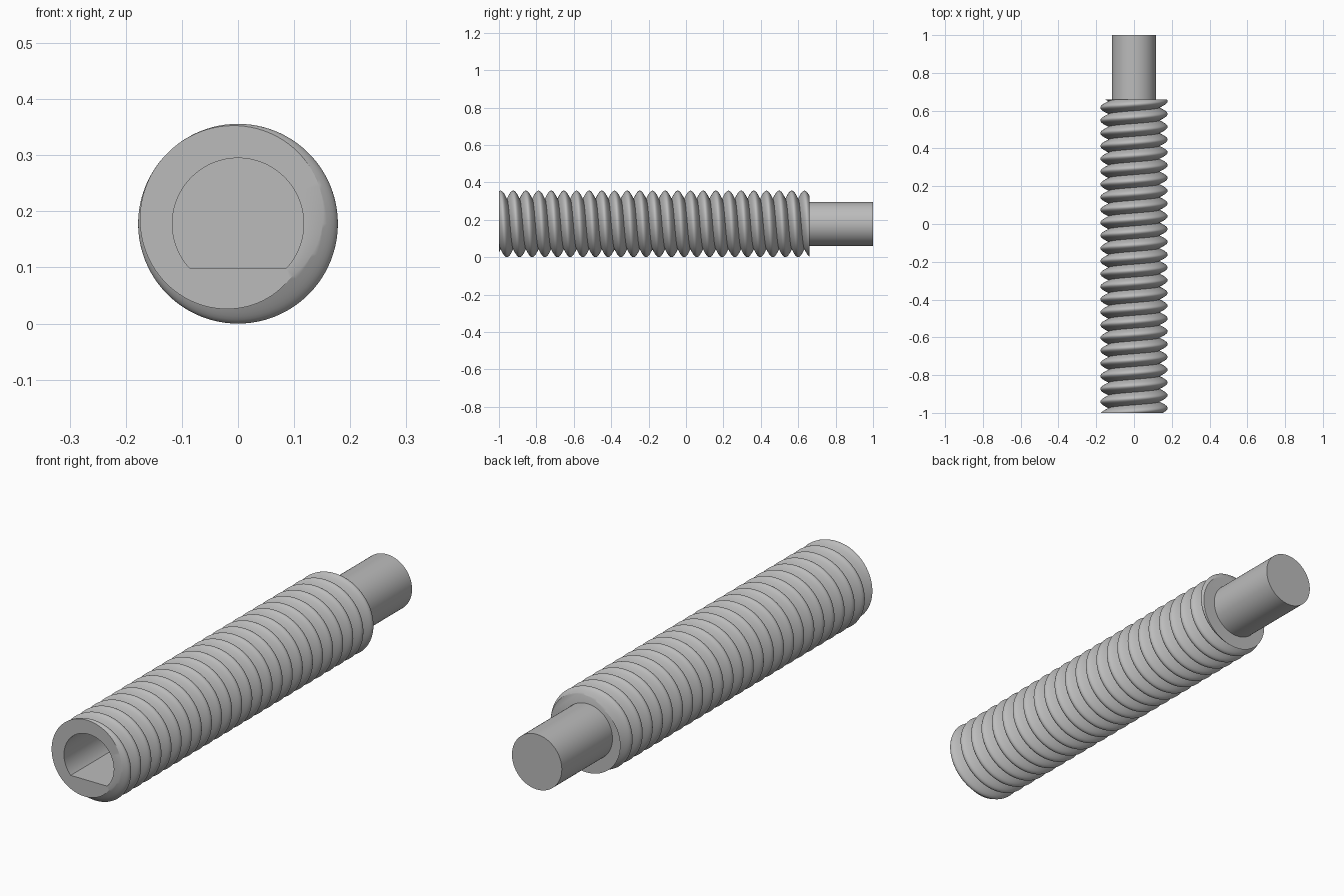
import bpy, bmesh
from math import pi, cos, sin, radians

cube = bpy.data.objects.get("Cube")
if cube:
    bpy.data.objects.remove(cube, do_unlink=True)

R, ROOT, PIN_R = 0.178, 0.134, 0.117       # crest, valley and pin radii
FRONT, SHOULDER, BACK = -1.0, 0.66, 1.0
PITCH, FLAT, DEPTH = 0.0677, 0.08, 0.34    # thread pitch, socket flat offset, socket depth
SIDES, STEPS, TURNS = 100, 16, 26
CREST = radians(135)                       # where the crest meets the front end

steel = bpy.data.materials.new("grey_steel")
steel.use_nodes = True
grey = (0.5, 0.5, 0.5, 1)
steel.diffuse_color = grey
steel.node_tree.nodes["Principled BSDF"].inputs["Base Color"].default_value = grey

angles = [2 * pi * i / SIDES for i in range(SIDES)]
bm = bmesh.new()


def point(a, r, y):
    return bm.verts.new((r * cos(a), y, R + r * sin(a)))


def thread_radius(a, y):
    u = (y - FRONT) / PITCH + (a - CREST) / (2 * pi)
    return ROOT + (R - ROOT) * abs(cos(pi * u))


def socket_radius(a, y):
    return min(PIN_R, FLAT / max(-sin(a), 0.01))


def pin_radius(a, y):
    return PIN_R


def ring(radius, y):
    return [point(a, radius(a, y), y) for a in angles]


def skin(rows, closed):
    for low, high in zip(rows, rows[1:]):
        for i in range(len(low) if closed else len(low) - 1):
            j = (i + 1) % len(low)
            bm.faces.new((low[i], low[j], high[j], high[i]))


def helix_row(u):
    row = []
    for a in angles + [2 * pi]:
        y = FRONT + PITCH * (u - (a - CREST) / (2 * pi))
        y = min(max(y, FRONT), SHOULDER)
        row.append(point(a, thread_radius(a, y), y))
    return row


def finish(name):
    bmesh.ops.remove_doubles(bm, verts=bm.verts, dist=1e-5)
    bmesh.ops.recalc_face_normals(bm, faces=bm.faces)
    mesh = bpy.data.meshes.new(name)
    bm.to_mesh(mesh)
    bm.free()
    mesh.materials.append(steel)
    ob = bpy.data.objects.new(name, mesh)
    bpy.context.collection.objects.link(ob)
    bpy.ops.object.select_all(action="DESELECT")
    ob.select_set(True)
    bpy.context.view_layer.objects.active = ob
    bpy.ops.object.shade_smooth_by_angle(angle=radians(32))


# Threaded body: helical rows trimmed flat at both ends
skin([helix_row(k / STEPS) for k in range(-STEPS, TURNS * STEPS + 1)], False)

# Front end face and D-shaped blind socket
floor = ring(socket_radius, FRONT + DEPTH)
skin([ring(thread_radius, FRONT), ring(socket_radius, FRONT), floor], True)
bm.faces.new(floor)

# Shoulder face
shoulder = ring(thread_radius, SHOULDER)
bm.faces.new(shoulder)
finish("threaded_body")

# Plain round pin, seated slightly inside the shoulder
bm = bmesh.new()
ends = [ring(pin_radius, SHOULDER - 0.02), ring(pin_radius, BACK)]
skin(ends, True)
for end in ends:
    bm.faces.new(end)
finish("end_pin")
